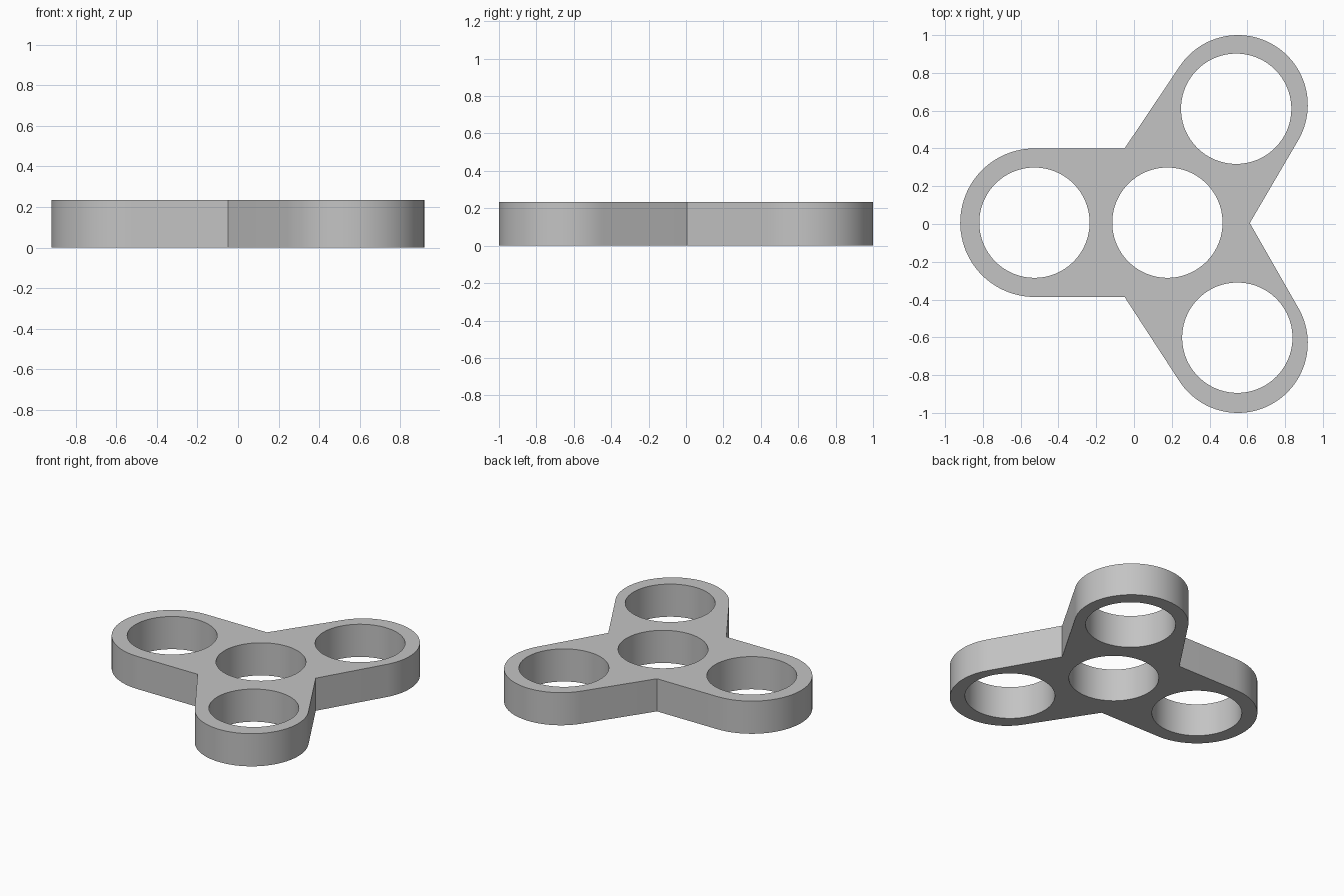
import bpy
import bmesh
from math import cos, sin, radians

cube = bpy.data.objects.get("Cube")
if cube:
    bpy.data.objects.remove(cube, do_unlink=True)

THICKNESS = 0.234
HOLE_RADIUS = 0.292
HOLES = [(-0.527, 0.007), (0.177, 0.007), (0.541, 0.61), (0.547, -0.602)]


def arc(center, radius, start, end, steps):
    """Points on an arc, angles in degrees, both ends included."""
    angles = [radians(start + (end - start) * i / steps) for i in range(steps + 1)]
    return [(center[0] + radius * cos(a), center[1] + radius * sin(a)) for a in angles]


def add_loop(bm, points):
    verts = [bm.verts.new((x, y, 0)) for x, y in points]
    for a, b in zip(verts, verts[1:] + verts[:1]):
        bm.edges.new((a, b))


# Outer outline: three round lobes joined by straight flanks
outline = (
    arc((-0.527, 0.007), 0.393, 90, 270, 48)
    + [(-0.05, -0.386)]
    + arc((0.55, -0.63), 0.37, -145, 30, 48)
    + [(0.613, 0.005)]
    + arc((0.55, 0.63), 0.37, -30, 145, 48)
    + [(-0.05, 0.4)]
)

# Flat plate with four round openings, then raised to full thickness
bm = bmesh.new()
add_loop(bm, outline)
for center in HOLES:
    add_loop(bm, arc(center, HOLE_RADIUS, 0, 360, 96)[:-1])
bmesh.ops.triangle_fill(bm, use_beauty=True, use_dissolve=False, edges=bm.edges[:], normal=(0, 0, 1))
raised = bmesh.ops.extrude_face_region(bm, geom=bm.faces[:], use_keep_orig=True)
top_verts = [g for g in raised["geom"] if isinstance(g, bmesh.types.BMVert)]
bmesh.ops.translate(bm, vec=(0, 0, THICKNESS), verts=top_verts)
bmesh.ops.recalc_face_normals(bm, faces=bm.faces[:])

mesh = bpy.data.meshes.new("three_lobed_body")
bm.to_mesh(mesh)
bm.free()
body = bpy.data.objects.new("three_lobed_body", mesh)
bpy.context.collection.objects.link(body)

# Plain grey finish
grey = bpy.data.materials.new("plain grey")
grey.use_nodes = True
color = (0.55, 0.55, 0.55, 1)
grey.diffuse_color = color
grey.node_tree.nodes["Principled BSDF"].inputs["Base Color"].default_value = color
mesh.materials.append(grey)

# Smooth round walls, crisp rims and corners
bpy.ops.object.select_all(action="DESELECT")
body.select_set(True)
bpy.context.view_layer.objects.active = body
bpy.ops.object.shade_smooth_by_angle(angle=radians(20))
